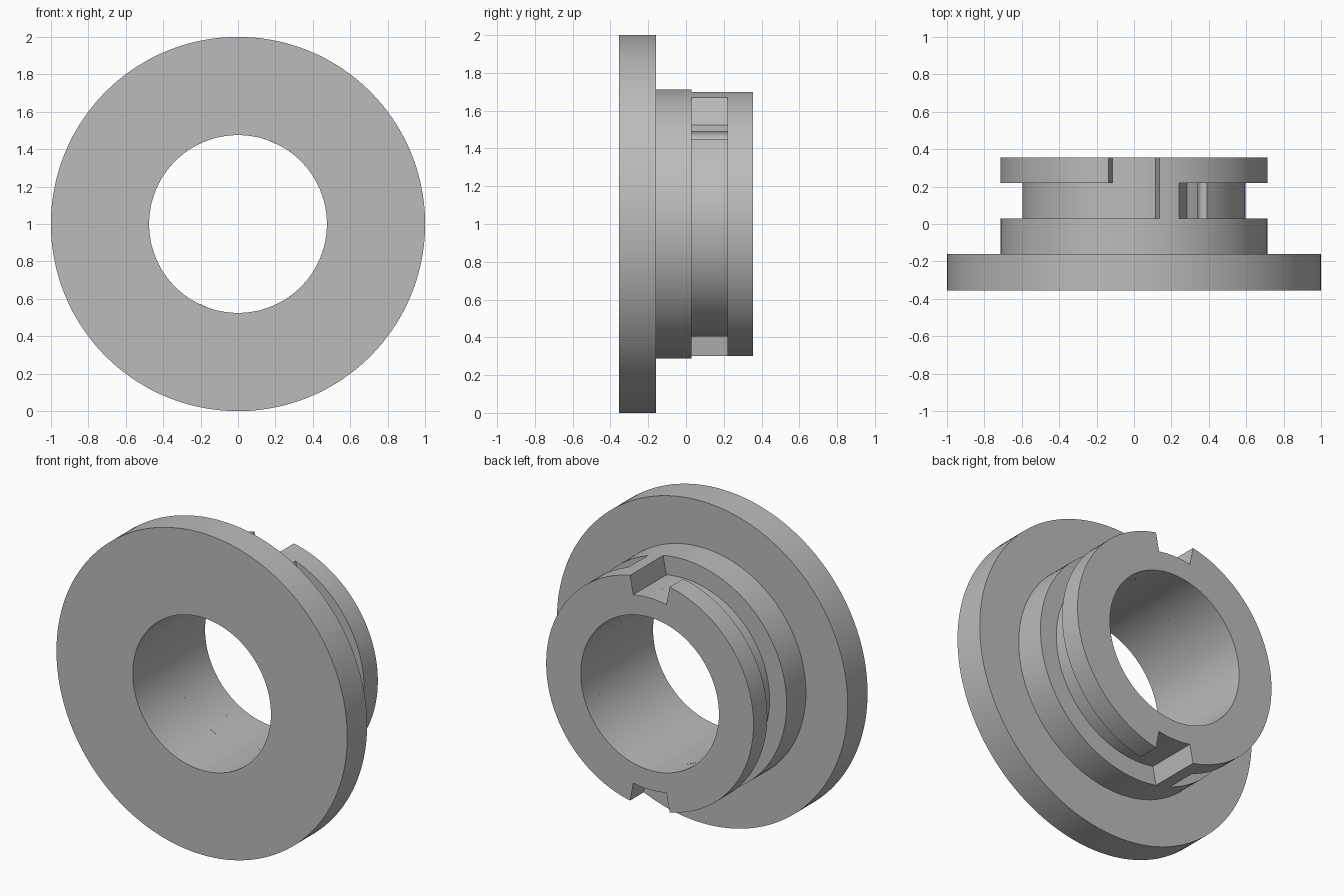
import bpy
import bmesh
from math import sin, cos, pi, radians, degrees, atan2, hypot

cube = bpy.data.objects.get("Cube")
if cube:
    bpy.data.objects.remove(cube, do_unlink=True)

GREY = (0.5, 0.5, 0.5, 1.0)
mat = bpy.data.materials.new("plain grey")
mat.use_nodes = True
mat.diffuse_color = GREY
mat.node_tree.nodes["Principled BSDF"].inputs["Base Color"].default_value = GREY

BORE, FLOOR, RIM = 0.475, 0.596, 0.713
SLOT = 11          # half angle of each entry slot
AXIS_Z = 1.0


def arc(r, a0, a1, step=2.5):
    """Polar points (radius, degrees) along an arc, both ends included."""
    n = max(1, round((a1 - a0) / step))
    return [(r, a0 + (a1 - a0) * i / n) for i in range(n + 1)]


def detent(angle, size):
    """Half-round dent sunk into the channel floor, as polar points."""
    points = []
    for i in range(1, 10):
        t = pi * i / 10
        along, across = FLOOR - size * sin(t), -size * cos(t)
        points.append((hypot(along, across), angle + degrees(atan2(across, along))))
    return points


def twice(half):
    """Repeat a half outline on the opposite side."""
    return half + [(r, a + 180) for r, a in half]


def ring(name, outline, y0, y1):
    """Bored slab with a polar outline, extruded along y."""
    bm = bmesh.new()

    def vert(r, a, y):
        a = radians(a)
        return bm.verts.new((r * cos(a), y, AXIS_Z + r * sin(a)))

    outer = [[vert(r, a, y) for y in (y0, y1)] for r, a in outline]
    inner = []
    for i, (r, a) in enumerate(outline):
        # points on one radius share a bore vertex
        same = i > 0 and abs(a - outline[i - 1][1]) < 1e-4
        inner.append(inner[-1] if same else [vert(BORE, a, y) for y in (y0, y1)])

    count = len(outline)
    for i in range(count):
        j = (i + 1) % count
        (a0, a1), (b0, b1) = outer[i], outer[j]
        (c0, c1), (d0, d1) = inner[i], inner[j]
        bm.faces.new((a0, b0, b1, a1))
        if c0 is d0:
            bm.faces.new((a0, c0, b0))
            bm.faces.new((a1, b1, c1))
        else:
            bm.faces.new((a0, c0, d0, b0))
            bm.faces.new((a1, b1, d1, c1))
            bm.faces.new((c0, c1, d1, d0))
    bmesh.ops.recalc_face_normals(bm, faces=bm.faces)

    mesh = bpy.data.meshes.new(name)
    bm.to_mesh(mesh)
    bm.free()
    mesh.materials.append(mat)
    obj = bpy.data.objects.new(name, mesh)
    bpy.context.collection.objects.link(obj)
    bpy.ops.object.select_all(action="DESELECT")
    obj.select_set(True)
    bpy.context.view_layer.objects.active = obj
    bpy.ops.object.shade_smooth_by_angle(angle=radians(30))
    return obj


# Wide flange and the plain collar behind it
ring("flange", arc(1.0, 0, 360)[:-1], -0.355, -0.16)
ring("collar", arc(RIM, 0, 360)[:-1], -0.16, 0.03)

# Locking channel: stop block with a slanted end, then the floor with a detent
stop_end, dent, dent_size = 61.5, 232, 0.0315
dent_half = degrees(dent_size / FLOOR)
channel = (arc(RIM, 70.2, 90 - SLOT)
           + arc(FLOOR, 90 - SLOT, dent - dent_half)
           + detent(dent, dent_size)
           + arc(FLOOR, dent + dent_half, stop_end + 180))
ring("locking_channel", twice(channel), 0.03, 0.22)

# Rear lip with two open entry slots
lip = arc(FLOOR, 90 - SLOT, 90 + SLOT) + arc(RIM, 90 + SLOT, 270 - SLOT)
ring("slotted_lip", twice(lip), 0.22, 0.355)
